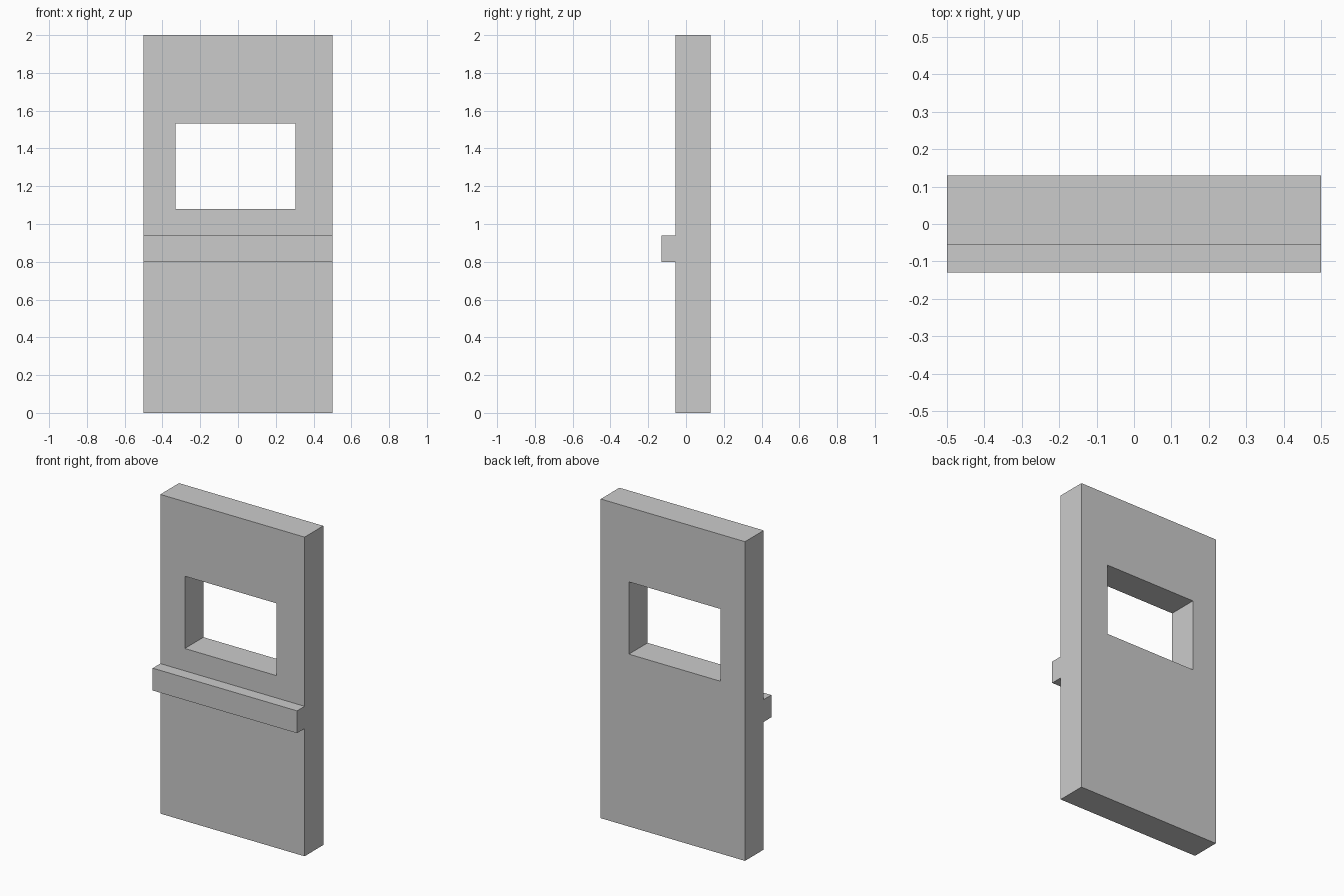
import bpy
import bmesh

if "Cube" in bpy.data.objects:
    bpy.data.objects.remove(bpy.data.objects["Cube"])


def extruded(name, profile, x0, x1):
    """Extrude a (y, z) profile along x from x0 to x1."""
    bm = bmesh.new()
    face = bm.faces.new([bm.verts.new((x0, y, z)) for y, z in profile])
    ext = bmesh.ops.extrude_face_region(bm, geom=[face], use_keep_orig=True)
    verts = [g for g in ext["geom"] if isinstance(g, bmesh.types.BMVert)]
    bmesh.ops.translate(bm, verts=verts, vec=(x1 - x0, 0, 0))
    bmesh.ops.recalc_face_normals(bm, faces=bm.faces[:])
    mesh = bpy.data.meshes.new(name)
    bm.to_mesh(mesh)
    bm.free()
    obj = bpy.data.objects.new(name, mesh)
    bpy.context.collection.objects.link(obj)
    return obj


BACK, FRONT, RAIL = 0.13, -0.055, -0.13

# Wall panel with the projecting front rail in one profile
wall = extruded("wall_panel", [
    (BACK, 0), (BACK, 2), (FRONT, 2), (FRONT, 0.94),
    (RAIL, 0.94), (RAIL, 0.80), (FRONT, 0.80), (FRONT, 0)], -0.5, 0.5)

# Window opening, slightly left of centre
cutter = extruded("window_cutter", [
    (-0.3, 1.08), (0.3, 1.08), (0.3, 1.533), (-0.3, 1.533)], -0.33, 0.305)
cutter.hide_render = True

cut = wall.modifiers.new("window", "BOOLEAN")
cut.operation = "DIFFERENCE"
cut.solver = "EXACT"
cut.object = cutter

# Apply the cut and drop the cutter
bpy.context.view_layer.objects.active = wall
wall.select_set(True)
bpy.ops.object.modifier_apply(modifier=cut.name)
bpy.data.objects.remove(cutter)
